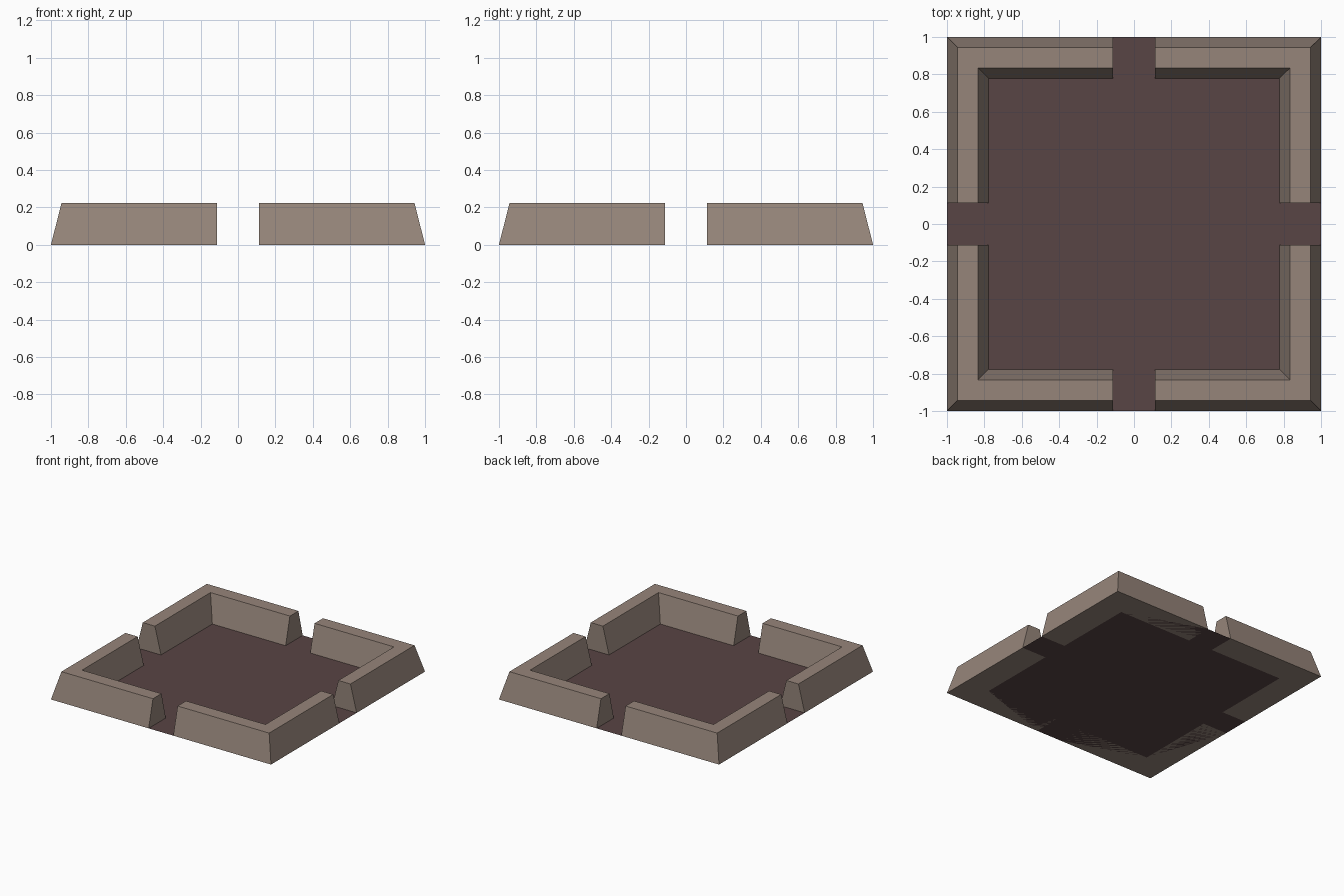
import bpy, bmesh, math
from mathutils import Matrix

if "Cube" in bpy.data.objects:
    bpy.data.objects.remove(bpy.data.objects["Cube"])

GAP = 0.112      # half width of the doorways
OUT, INN, H = 1.0, 0.778, 0.222
SLOPE = 0.056    # how far the wall faces lean in


def material(name, rgb):
    m = bpy.data.materials.new(name)
    m.diffuse_color = (*rgb, 1)
    m.use_nodes = True
    m.node_tree.nodes["Principled BSDF"].inputs["Base Color"].default_value = m.diffuse_color
    return m


stone = material("taupe stone", (0.305, 0.235, 0.195))
dirt = material("dark brown floor", (0.098, 0.058, 0.058))


def finish(bm, name, mat):
    me = bpy.data.meshes.new(name)
    bm.to_mesh(me)
    bm.free()
    me.materials.append(mat)
    ob = bpy.data.objects.new(name, me)
    bpy.context.collection.objects.link(ob)


# Corner walls: trapezoid section swept round a mitred corner
section = [(OUT, 0), (OUT - SLOPE, H), (INN + SLOPE, H), (INN, 0)]
for i, label in enumerate(("back_right", "back_left", "front_left", "front_right")):
    bm = bmesh.new()
    rings = [[bm.verts.new(p) for p in ring] for ring in (
        [(r, GAP, z) for r, z in section],
        [(r, r, z) for r, z in section],
        [(GAP, r, z) for r, z in section])]
    for a, b in zip(rings, rings[1:]):
        for k in range(4):
            n = (k + 1) % 4
            bm.faces.new((a[k], a[n], b[n], b[k]))
    bm.faces.new(rings[0])
    bm.faces.new(rings[2])
    bmesh.ops.recalc_face_normals(bm, faces=bm.faces)
    bmesh.ops.transform(bm, matrix=Matrix.Rotation(i * math.pi / 2, 4, 'Z'), verts=bm.verts)
    finish(bm, "corner_wall_" + label, stone)

# Floor: thin sheet with a tongue through each doorway
bm = bmesh.new()
quarter = [(INN, -GAP), (OUT, -GAP), (OUT, GAP), (INN, GAP), (INN, INN)]
outline = []
for i in range(4):
    rot = Matrix.Rotation(i * math.pi / 2, 2)
    for x, y in quarter:
        c, s = rot[0][0], rot[1][0]
        outline.append(bm.verts.new((c * x - s * y, s * x + c * y, 0)))
bm.faces.new(outline)
bmesh.ops.triangulate(bm, faces=bm.faces[:])
bmesh.ops.recalc_face_normals(bm, faces=bm.faces)
for f in bm.faces:
    if f.normal.z < 0:
        f.normal_flip()
finish(bm, "floor", dirt)
